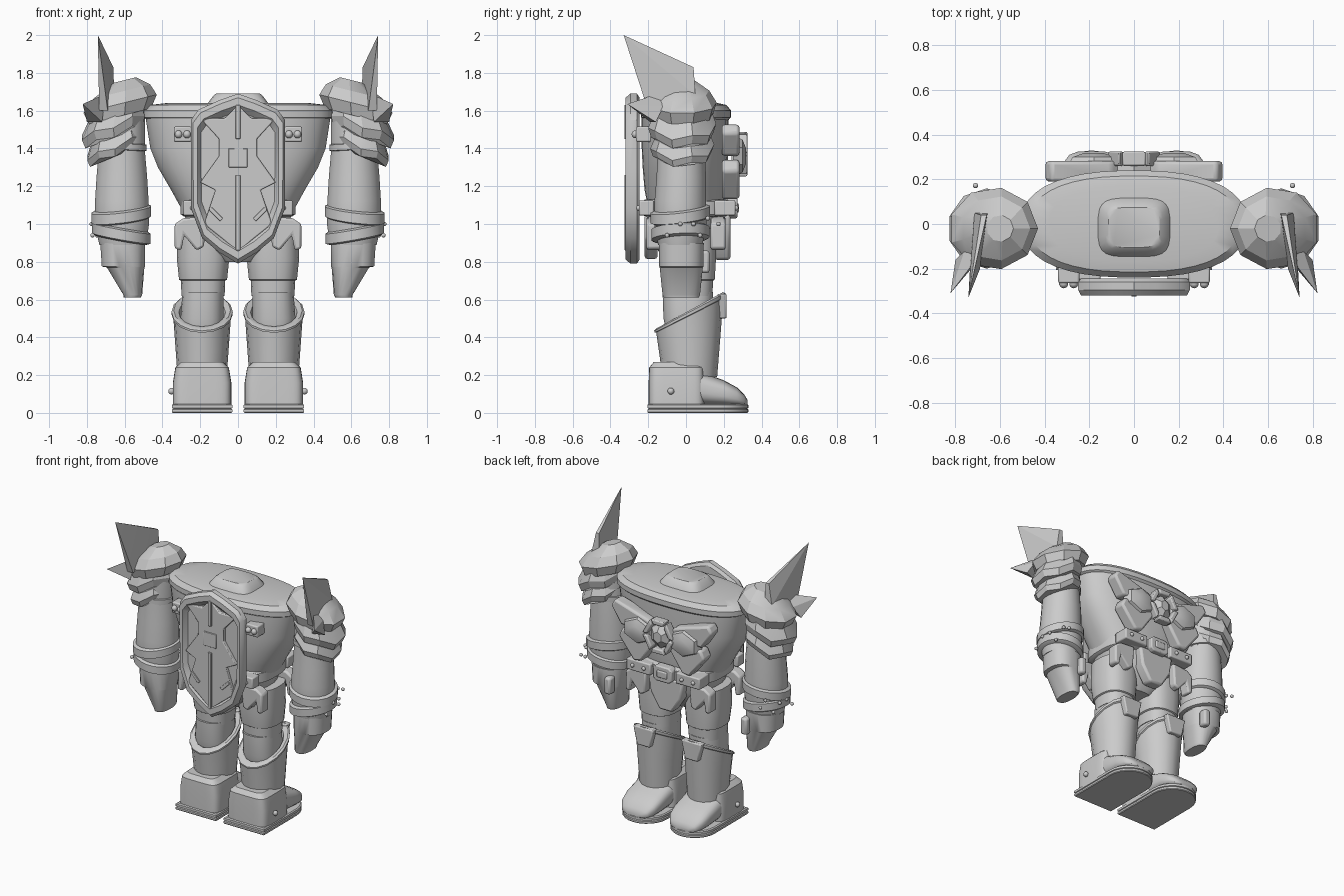
import bpy, bmesh, math
from mathutils import Vector

grey = bpy.data.materials.new("armour_grey")
grey.diffuse_color = (0.6, 0.6, 0.6, 1)


def finish(bm, name, mirror=False, bevel=0, angle=35):
    bmesh.ops.recalc_face_normals(bm, faces=bm.faces)
    me = bpy.data.meshes.new(name)
    bm.to_mesh(me)
    bm.free()
    ob = bpy.data.objects.new(name, me)
    bpy.context.collection.objects.link(ob)
    me.materials.append(grey)
    me.polygons.foreach_set("use_smooth", [True] * len(me.polygons))
    me.set_sharp_from_angle(angle=math.radians(angle))
    if bevel:
        b = ob.modifiers.new("bevel", "BEVEL")
        b.width, b.segments, b.limit_method = bevel, 2, "ANGLE"
    if mirror:
        ob.modifiers.new("mirror", "MIRROR")
    return ob


def skin(name, rings, **kw):
    """Bridge equal-length point rings and cap both ends."""
    bm = bmesh.new()
    vs = [[bm.verts.new(p) for p in r] for r in rings]
    n = len(vs[0])
    for a, b in zip(vs, vs[1:]):
        for i in range(n):
            bm.faces.new((a[i], a[(i + 1) % n], b[(i + 1) % n], b[i]))
    bm.faces.new(vs[0])
    bm.faces.new(vs[-1])
    return finish(bm, name, **kw)


def loft(name, rings, n=24, p=2.0, axis="Z", sx=0, sy=0, zig=0, **kw):
    """Superellipse rings (t, cu, cv, ru, rv); sx, sy tilt a vertical loft."""
    out = []
    for t, cu, cv, ru, rv in rings:
        r = []
        for i in range(n):
            a = 2 * math.pi * (i + 0.5) / n
            c, s = math.cos(a), math.sin(a)
            u = ru * math.copysign(abs(c) ** (2 / p), c)
            v = rv * math.copysign(abs(s) ** (2 / p), s)
            if axis == "Z":
                r.append((cu + u, cv + v, t + sx * u + sy * v + zig * (-1) ** i))
            else:
                r.append((cu + u, t, cv + v))
        out.append(r)
    return skin(name, out, **kw)


def plate(name, pts, y0, y1, bevel=0.008, mirror=False):
    """Outline in x and z, extruded along y."""
    return skin(name, [[(x, y, z) for x, z in pts] for y in (y0, y1)], bevel=bevel, mirror=mirror)


def box(name, x0, x1, y0, y1, z0, z1, **kw):
    return plate(name, [(x0, z0), (x1, z0), (x1, z1), (x0, z1)], y0, y1, **kw)


def studs(name, places, r=0.014):
    bm = bmesh.new()
    for c in places:
        vs = bmesh.ops.create_uvsphere(bm, u_segments=10, v_segments=6, radius=r)["verts"]
        bmesh.ops.translate(bm, verts=vs, vec=Vector(c))
    return finish(bm, name, mirror=True)


def band(name, cx, cy, rx, ry, z, h, sx=0, sy=0, t=0.018, **kw):
    """Rounded, optionally tilted band around a limb."""
    return loft(name, [(z - h, cx, cy, rx - t, ry - t), (z - h * .75, cx, cy, rx, ry),
                       (z + h * .75, cx, cy, rx, ry), (z + h, cx, cy, rx - t, ry - t)],
                sx=sx, sy=sy, **kw)


# Torso, collar and neck stump
loft("torso", [(0.98, 0, 0, .25, .18), (1.08, 0, 0, .30, .20), (1.18, 0, -.005, .355, .215),
               (1.30, 0, -.005, .425, .225), (1.40, 0, -.005, .465, .23), (1.56, 0, -.005, .49, .23)], n=40, p=2.5)
loft("chest_rim", [(1.55, 0, 0, .48, .225), (1.565, 0, 0, .505, .24), (1.60, 0, 0, .505, .24),
                   (1.63, 0, 0, .47, .215), (1.64, 0, 0, .38, .17)], n=40, p=2.4)
loft("neck_block", [(1.62, 0, -.015, .17, .14), (1.635, 0, -.015, .165, .135), (1.68, 0, -.015, .13, .105),
                    (1.692, 0, -.015, .115, .09)], n=24, p=4)

# Pelvis, belt and hanging plates
loft("pelvis", [(.80, 0, 0, .10, .10), (.86, 0, 0, .18, .15), (.95, 0, 0, .25, .19), (1.06, 0, 0, .29, .20)], p=2.6)
band("belt", 0, 0, .305, .235, 1.085, .045, p=3, n=32)
box("belt_plate_back", .15, .29, -.25, -.17, 1.045, 1.125, mirror=True)
box("belt_plate_front", .10, .29, .15, .262, 1.045, 1.125, mirror=True)
studs("belt_studs", [(.24, -.252, 1.085), (.24, .264, 1.085), (.15, .264, 1.085)])
plate("buckle", [(-.075, 1.05), (-.05, 1.03), (.05, 1.03), (.075, 1.05), (.075, 1.12), (.05, 1.14),
                 (-.05, 1.14), (-.075, 1.12)], .21, .272)
box("buckle_center", -.04, .04, .26, .28, 1.06, 1.11)
plate("front_tasset", [(-.14, 1.05), (.14, 1.05), (.12, .92), (.05, .81), (-.05, .81), (-.12, .92)], .15, .235, bevel=.015)
plate("back_tasset", [(-.14, 1.05), (.14, 1.05), (.12, .92), (0, .81), (-.12, .92)], -.22, -.15, bevel=.015)
for nm, y0, y1 in (("front_hip_guard", .13, .21), ("back_hip_guard", -.21, -.13)):
    plate(nm, [(.17, 1.04), (.29, 1.03), (.335, 1.0), (.335, .87), (.30, .86), (.285, .94), (.22, .86), (.18, .88)],
          y0, y1, bevel=.012, mirror=True)

# Shield with raised rim, sunken field and star relief
half = [(0, 1.69), (.10, 1.655), (.21, 1.605), (.25, 1.55), (.25, 1.30), (.248, 1.08), (.19, .925), (.10, .85), (0, .79)]
outline = half + [(-x, z) for x, z in half[-2:0:-1]]
skin("shield", [[(x * k, y, 1.26 + (z - 1.26) * k) for x, z in outline]
                for k, y in ((.95, -.245), (1, -.26), (1, -.295), (.95, -.32), (.86, -.32), (.78, -.287))])
star = [(0, 1.63), (.07, 1.56), (.20, 1.56), (.10, 1.45), (.10, 1.36), (.20, 1.22), (.12, 1.18), (.18, 1.0), (.08, .92), (0, .85)]
plate("shield_star", star + [(-x, z) for x, z in star[-2:0:-1]], -.312, -.27, bevel=.006)
box("shield_upper_bar", -.012, .012, -.325, -.30, 1.45, 1.63, bevel=.003)
box("shield_lower_bar", -.012, .012, -.325, -.30, .86, 1.26, bevel=.003)
box("shield_square", -.05, .05, -.32, -.30, 1.30, 1.40, bevel=.003)
plate("shield_slash", [(.08, 1.03), (.14, 1.09), (.155, 1.075), (.095, 1.015)], -.32, -.30, bevel=.003, mirror=True)

# Strap mounts beside the shield
box("strap_mount", .245, .34, -.265, -.18, 1.435, 1.515, mirror=True)
studs("strap_studs", [(.27, -.267, 1.475), (.315, -.267, 1.475)], .021)

# Chest emblem: four wing plates, ring of segments, faceted gem
plate("upper_wing", [(.03, 1.37), (.10, 1.45), (.37, 1.53), (.40, 1.48), (.32, 1.36)], .19, .282, bevel=.015, mirror=True)
plate("lower_wing", [(.03, 1.33), (.31, 1.34), (.34, 1.28), (.22, 1.13), (.16, 1.14)], .19, .282, bevel=.015, mirror=True)
loft("wing_boss", [(.25, .18, 1.36, .14, .11), (.30, .18, 1.36, .11, .085), (.318, .18, 1.36, .05, .04)],
     n=6, axis="Y", mirror=True)
for i in range(6):
    a0, a1 = (math.pi / 3 * i + .06, math.pi / 3 * (i + 1) - .06)
    plate("gem_ring_%d" % i, [(r * math.cos(a), 1.37 + 1.1 * r * math.sin(a))
                              for r, a in ((.085, a0), (.12, a0), (.12, a1), (.085, a1))], .26, .325)
loft("gem", [(.24, 0, 1.37, .09, .10), (.29, 0, 1.37, .08, .09), (.325, 0, 1.37, .035, .04)], n=6, axis="Y", angle=10)

# Arms
loft("upper_arm", [(1.38, .615, -.025, .125, .125), (1.5, .62, -.025, .13, .13), (1.62, .62, -.025, .125, .125)], mirror=True)
band("elbow_band", .615, -.025, .133, .133, 1.41, .02, t=.012, sx=.05, mirror=True)
loft("forearm", [(.89, .61, -.03, .125, .118), (1.0, .615, -.03, .145, .14), (1.12, .615, -.03, .143, .138),
                 (1.25, .615, -.025, .135, .132), (1.40, .615, -.025, .122, .125)], mirror=True)
band("upper_cuff", .618, -.03, .16, .158, 1.05, .035, sx=-.12, sy=.12, mirror=True)
band("lower_cuff", .618, -.03, .155, .155, .95, .035, sx=.18, sy=.05, mirror=True)
studs("cuff_studs", [(.775, -.03, 1.0), (.77, .04, 1.0), (.77, -.1, .94), (.745, .075, .94), (.71, .115, 1.03), (.71, .172, 1.0)], .012)
loft("hand", [(.61, .56, -.025, .045, .092), (.625, .557, -.025, .05, .10), (.77, .595, -.025, .10, .115),
              (.775, .607, -.025, .115, .118), (.90, .61, -.025, .12, .12)], p=2.4, mirror=True)
box("thumb", .515, .565, .06, .125, .74, .86, bevel=.015, mirror=True)

# Layered shoulder armour
loft("pauldron_low", [(1.37, .65, -.02, .14, .155), (1.41, .65, -.02, .155, .17), (1.48, .65, -.02, .13, .14)],
     n=10, sx=-.42, zig=.012, angle=25, mirror=True)
loft("pauldron_middle", [(1.47, .655, -.02, .16, .165), (1.52, .66, -.02, .175, .18), (1.60, .65, -.02, .14, .15)],
     n=10, sx=-.38, zig=.012, angle=25, mirror=True)
loft("pauldron_top", [(1.57, .63, -.02, .17, .165), (1.635, .63, -.02, .20, .185), (1.70, .62, -.02, .155, .145),
                      (1.762, .60, -.02, .06, .06)], n=9, sx=-.25, angle=20, mirror=True)


def spike(name, base, tip):
    bm = bmesh.new()
    for p in base + tip:
        bm.verts.new(p)
    bmesh.ops.convex_hull(bm, input=bm.verts)
    return finish(bm, name, mirror=True, angle=15)


spike("large_blade", [(.655, .05, 1.68), (.715, .05, 1.68), (.66, .04, 1.83), (.685, .04, 1.83),
                      (.69, -.20, 1.60), (.735, -.20, 1.60)], [(.742, -.33, 2.0)])
spike("small_blade", [(.70, -.15, 1.69), (.76, -.12, 1.62), (.72, -.19, 1.54), (.80, -.16, 1.54)], [(.822, -.31, 1.635)])

# Legs
loft("thigh", [(.62, .185, .015, .115, .125), (.70, .185, .015, .118, .13), (.705, .185, .015, .128, .138),
               (.82, .185, .01, .14, .15), (.98, .185, .01, .135, .15)], p=2.5, mirror=True)
loft("knee", [(.45, .19, .01, .11, .12), (.50, .19, .01, .115, .13), (.64, .185, .01, .11, .135)], p=2.5, mirror=True)


def greave_ring(k, t):
    """Greave section whose top slants up towards the toes."""
    r = []
    for i in range(16):
        a = 2 * math.pi * i / 16
        y = .02 + (.145 + .035 * t) * k * math.sin(a)
        top = .54 + .54 * (y - .02)
        r.append((.19 + (.13 + .025 * t) * k * math.cos(a), y, .19 + (top - .19) * t))
    return r


skin("greave", [greave_ring(1, 0), greave_ring(1, .5), greave_ring(1, .93), greave_ring(1.05, .94),
                greave_ring(1.05, .985), greave_ring(.97, 1.01), greave_ring(.80, .98), greave_ring(.75, .85)], mirror=True)
plate("greave_notch_plate", [(.14, .50), (.24, .50), (.27, .63), (.11, .63)], .165, .215, mirror=True)

# Boots
loft("boot_heel", [(.04, .19, -.05, .155, .148), (.16, .19, -.05, .155, .148), (.24, .19, -.05, .142, .145),
                   (.27, .19, -.05, .11, .12)], p=6, n=32, mirror=True)
loft("boot_toe", [(.04, .19, .14, .145, .10), (.10, .19, .125, .143, .085), (.20, .19, .105, .142, .068),
                  (.27, .19, .085, .13, .05), (.31, .19, .065, .10, .03), (.325, .19, .055, .06, .015)],
     axis="Y", p=3, n=24, mirror=True)


def sole_ring(z, d):
    arc = [(.19 + (.16 - d) * math.cos(math.pi * i / 12), .17 + (.16 - d) * math.sin(math.pi * i / 12), z) for i in range(13)]
    return [(.35 - d, -.205 + d, z)] + arc + [(.03 + d, -.205 + d, z)]


skin("sole", [sole_ring(z, d) for z, d in ((0, .004), (.005, 0), (.018, 0), (.022, .008), (.026, 0), (.042, 0), (.048, .008))],
     mirror=True)
studs("boot_studs", [(.352, -.08, .115)], .018)
